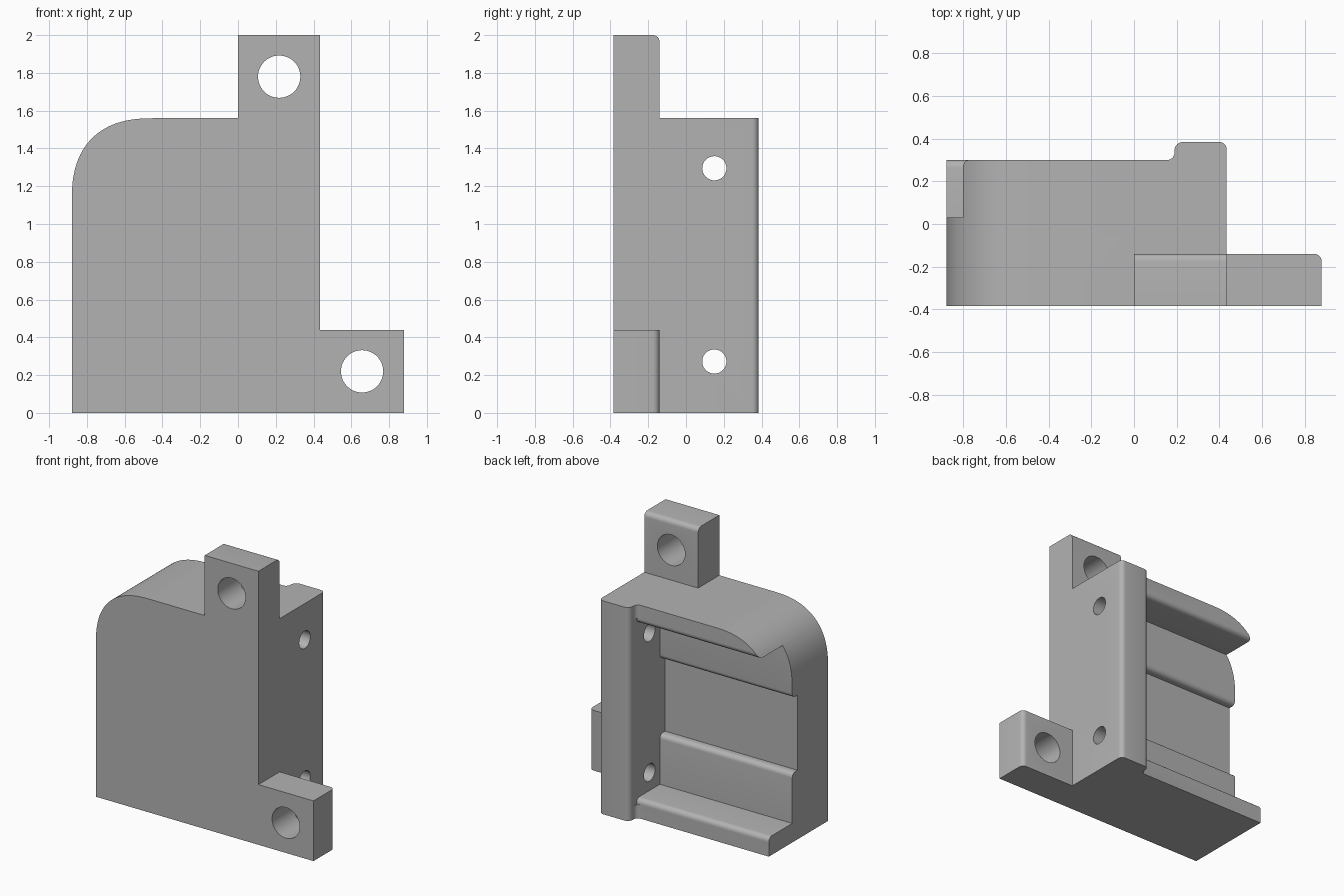
import bpy, bmesh
from math import sin, cos, pi
from mathutils import Vector

cube = bpy.data.objects.get("Cube")
if cube:
    bpy.data.objects.remove(cube, do_unlink=True)

grey = bpy.data.materials.new("plain_grey")
grey.use_nodes = True
COLOR = (0.45, 0.45, 0.45, 1)
grey.diffuse_color = COLOR
grey.node_tree.nodes["Principled BSDF"].inputs["Base Color"].default_value = COLOR


def rounded(corners, steps=6):
    """Turn (a, b, radius) right-angle corners into a filleted outline."""
    out = []
    for i, (a, b, r) in enumerate(corners):
        p = Vector((a, b))
        if r == 0:
            out.append(p)
            continue
        u = (Vector(corners[i - 1][:2]) - p).normalized() * r
        v = (Vector(corners[(i + 1) % len(corners)][:2]) - p).normalized() * r
        for k in range(steps + 1):
            t = k / steps * pi / 2
            out.append(p + u * (1 - sin(t)) + v * (1 - cos(t)))
    return out


def circle(a, b, r, n=48):
    return [(a + r * cos(2 * pi * k / n), b + r * sin(2 * pi * k / n)) for k in range(n)]


def prism(name, axis, outline, lo, hi):
    """Extrude an outline along an axis; the outline uses the other two axes in order."""
    place = {"x": lambda a, b, d: (d, a, b),
             "y": lambda a, b, d: (a, d, b),
             "z": lambda a, b, d: (a, b, d)}[axis]
    bm = bmesh.new()
    rings = [[bm.verts.new(place(a, b, d)) for a, b in outline] for d in (lo, hi)]
    n = len(outline)
    for ring in rings:
        bm.faces.new(ring)
    for i in range(n):
        j = (i + 1) % n
        bm.faces.new((rings[0][i], rings[0][j], rings[1][j], rings[1][i]))
    bmesh.ops.recalc_face_normals(bm, faces=bm.faces)
    mesh = bpy.data.meshes.new(name)
    bm.to_mesh(mesh)
    bm.free()
    mesh.materials.append(grey)
    obj = bpy.data.objects.new(name, mesh)
    bpy.context.collection.objects.link(obj)
    return obj


def combine(target, tool, operation):
    tool.hide_render = True
    bpy.context.view_layer.objects.active = target
    mod = target.modifiers.new("combine", "BOOLEAN")
    mod.operation, mod.solver, mod.object = operation, "EXACT", tool
    bpy.ops.object.modifier_apply(modifier=mod.name)
    bpy.data.objects.remove(tool, do_unlink=True)


L, R, F, B = -0.88, 0.435, -0.385, 0.30   # block sides, front and back
TOP, RIB, RIB_X, LUG_Y = 1.56, 0.385, 0.19, -0.14

# Main block with the raised rib at the back
bracket = prism("bracket_body", "z", rounded([
    (L, F, 0), (R, F, 0), (R, RIB, 0.035), (RIB_X, RIB, 0.04),
    (RIB_X, B, 0.035), (L, B, 0)]), 0, TOP)

# Large soft corner at the upper outer side
S = 0.44
arc = [(L + S - S * cos(t) ** 0.8, TOP - S + S * sin(t) ** 0.8)
       for t in (k / 28 * pi / 2 for k in range(28))]
arc += [(L + S, TOP), (L + S, TOP + 0.2), (L - 0.2, TOP + 0.2), (L - 0.2, TOP - S)]
combine(bracket, prism("corner_cutter", "y", arc, -1, 1), "DIFFERENCE")

# Stepped pocket, symmetric about mid height, open at the back and outer side
half = [(-0.03, 0.506, 0), (0.03, 0.506, 0.035), (0.03, 0.14, 0),
        (B, 0.14, 0.035), (B, 0.10, 0), (0.6, 0.10, 0)]
pocket = rounded(half + [(y, TOP - z, r) for y, z, r in reversed(half)])
combine(bracket, prism("pocket_cutter", "x", pocket, -1.2, RIB_X), "DIFFERENCE")

# Mounting lugs, each with one rounded edge
top_lug = rounded([(F, 1.3, 0), (LUG_Y, 1.3, 0), (LUG_Y, 2, 0.035), (F, 2, 0)])
combine(bracket, prism("top_lug", "x", top_lug, 0, R), "UNION")
side_lug = rounded([(0.3, F, 0), (0.88, F, 0), (0.88, LUG_Y, 0.035), (0.3, LUG_Y, 0)])
combine(bracket, prism("side_lug", "z", side_lug, 0, 0.44), "UNION")

# Holes through the lugs and through the rib
for x, z in ((0.218, 1.78), (0.657, 0.22)):
    combine(bracket, prism("lug_hole", "y", circle(x, z, 0.112), -1, 0.2), "DIFFERENCE")
for z in (0.272, 1.295):
    combine(bracket, prism("rib_hole", "x", circle(0.15, z, 0.064), 0.1, 0.6), "DIFFERENCE")

bpy.ops.object.select_all(action="DESELECT")
bracket.select_set(True)
bpy.context.view_layer.objects.active = bracket
bpy.ops.object.shade_smooth_by_angle(angle=pi / 6)
